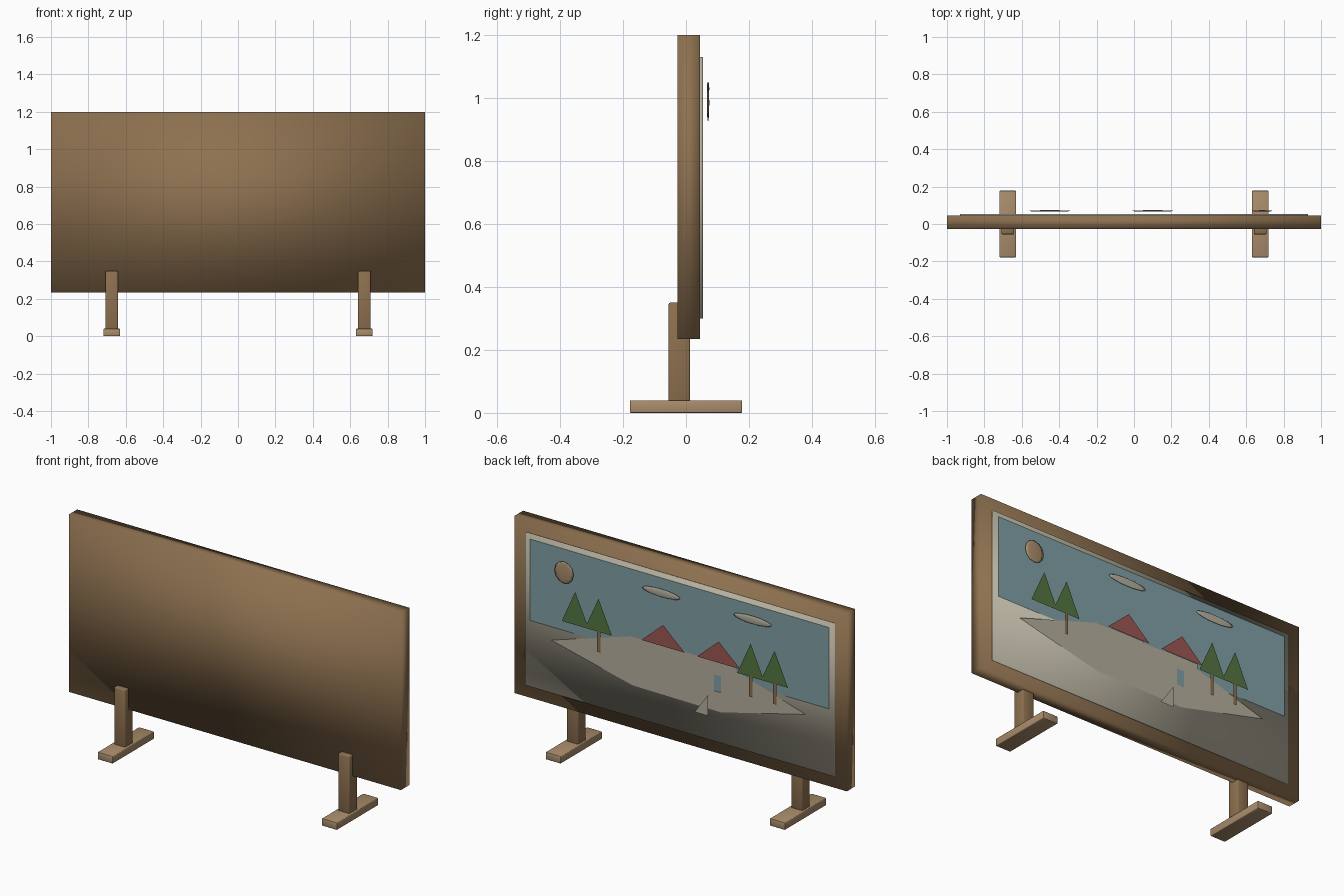
import bpy
import bmesh
from math import cos, sin, pi
from mathutils import Matrix, Vector

cube = bpy.data.objects.get("Cube")
if cube:
    bpy.data.objects.remove(cube, do_unlink=True)


def material(name, rgb):
    mat = bpy.data.materials.new(name)
    mat.use_nodes = True
    mat.diffuse_color = (*rgb, 1)
    mat.node_tree.nodes["Principled BSDF"].inputs["Base Color"].default_value = (*rgb, 1)
    return mat


WOOD = material("wood", (0.27, 0.165, 0.08))
PALE_WOOD = material("pale_wood", (0.40, 0.265, 0.15))
CREAM = material("cream", (0.46, 0.43, 0.34))
SKY = material("sky_blue", (0.22, 0.35, 0.38))
GREEN = material("leaf_green", (0.09, 0.18, 0.055))
RED = material("roof_red", (0.33, 0.095, 0.085))


def finish(name, bm, mat, smooth=False):
    mesh = bpy.data.meshes.new(name)
    for face in bm.faces:
        face.smooth = smooth
    bm.to_mesh(mesh)
    bm.free()
    mesh.materials.append(mat)
    obj = bpy.data.objects.new(name, mesh)
    bpy.context.collection.objects.link(obj)
    return obj


def box(name, low, high, mat, bevel=0):
    """Softly shaded box between two corners."""
    low, high = Vector(low), Vector(high)
    bm = bmesh.new()
    place = Matrix.Translation((low + high) / 2) @ Matrix.Diagonal((*(high - low), 1))
    bmesh.ops.create_cube(bm, size=1, matrix=place)
    obj = finish(name, bm, mat, smooth=True)
    if bevel:
        mod = obj.modifiers.new("soft_edges", "BEVEL")
        mod.width, mod.segments = bevel, 2
    return obj


def plate(name, points, y, mat):
    """Flat cut-out of x, z points that faces the back."""
    bm = bmesh.new()
    face = bm.faces.new([bm.verts.new((x, y, z)) for x, z in points])
    face.normal_update()
    if face.normal.y < 0:
        face.normal_flip()
    return finish(name, bm, mat)


def rect(name, x, half, bottom, top, y, mat):
    return plate(name, [(x - half, bottom), (x + half, bottom),
                        (x + half, top), (x - half, top)], y, mat)


def gable(name, x, half, bottom, top, y, mat):
    return plate(name, [(x - half, bottom), (x + half, bottom), (x, top)], y, mat)


def disc(name, x, z, rx, rz, sides, mat):
    """Flattened lens in the sky."""
    bm = bmesh.new()
    place = Matrix.Translation((x, 0.070, z)) @ Matrix.Diagonal((rx, 0.004, rz, 1))
    bmesh.ops.create_uvsphere(bm, u_segments=sides, v_segments=sides // 2 + 2,
                              radius=1, matrix=place)
    return finish(name, bm, mat, smooth=True)


# Board and raised picture panel
box("board", (-1, -0.027, 0.235), (1, 0.045, 1.2), WOOD)
box("picture_panel", (-0.93, 0.04, 0.30), (0.93, 0.054, 1.13), CREAM)

# Posts and feet
for side, x in (("left", 0.675), ("right", -0.675)):
    box(side + "_post", (x - 0.034, -0.055, 0.03), (x + 0.034, 0.013, 0.35), WOOD, 0.005)
    box(side + "_foot", (x - 0.045, -0.178, 0), (x + 0.045, 0.178, 0.04), PALE_WOOD, 0.003)

# Sky and village ground
rect("sky", 0, 0.90, 0.662, 1.105, 0.057, SKY)
plate("village_ground", [(0.77, 0.59), (0.28, 0.475), (-0.25, 0.47),
                         (-0.76, 0.595), (-0.28, 0.74), (0.29, 0.74)], 0.059, CREAM)

# Sun and clouds
disc("sun", 0.685, 0.985, 0.058, 0.06, 8, PALE_WOOD)
for i, x in enumerate((0.10, -0.45)):
    disc(f"cloud_{i + 1}", x, 1.03, 0.115, 0.022, 12, CREAM)

# Houses
for i, x in enumerate((0.09, -0.245)):
    rect(f"house_wall_{i + 1}", x, 0.10, 0.58, 0.745, 0.063, CREAM)
    gable(f"house_roof_{i + 1}", x, 0.13, 0.742, 0.858, 0.069, RED)
rect("house_door", -0.237, 0.022, 0.58, 0.67, 0.067, SKY)

# Trees
for i, x in enumerate((0.62, 0.48, -0.436, -0.58)):
    if i:
        rect(f"tree_trunk_{i + 1}", x, 0.01, 0.605, 0.73, 0.065, WOOD)
    gable(f"tree_crown_{i + 1}", x, 0.081, 0.716, 0.896, 0.067, GREEN)

# Small tent in front of the houses
plate("tent", [(-0.105, 0.44), (-0.185, 0.44), (-0.185, 0.553)], 0.076, CREAM)
